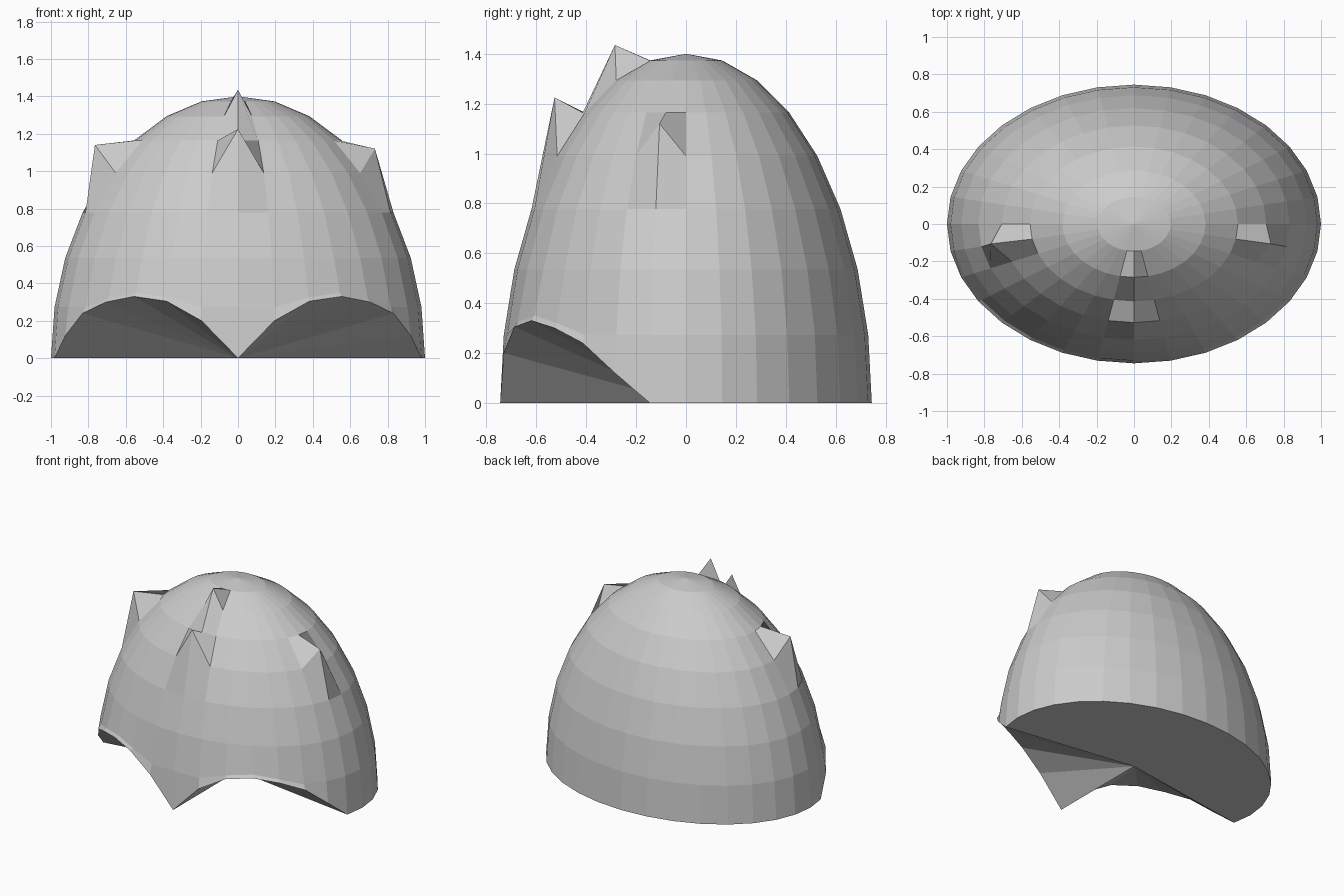
import bpy, bmesh
from math import sin, cos, radians
from mathutils import Vector

if "Cube" in bpy.data.objects:
    bpy.data.objects.remove(bpy.data.objects["Cube"])

STEP = radians(11.25)
SCALE = Vector((1.0, 0.745, 1.4))

bm = bmesh.new()

# Upper half of a UV sphere, stretched into a tall dome
bmesh.ops.create_uvsphere(bm, u_segments=32, v_segments=16, radius=1)
bmesh.ops.delete(bm, geom=[v for v in bm.verts if v.co.z < -0.01], context='VERTS')
bmesh.ops.scale(bm, vec=SCALE, verts=bm.verts)


def dome_vert(ring, seg):
    """Vertex on a ring counted from the top, seg counted from the front."""
    r, a = sin(ring * STEP), seg * STEP
    p = Vector((r * sin(a), -r * cos(a), cos(ring * STEP)))
    p = Vector((p.x * SCALE.x, p.y * SCALE.y, p.z * SCALE.z))
    return min(bm.verts, key=lambda v: (v.co - p).length)


# Collect rim and lock vertices before anything moves
arch = [0.2, 0.305, 0.33, 0.3, 0.24, 0.12]
lifts = [(dome_vert(8, s * i), dome_vert(7, s * i), z)
         for s in (-1, 1) for i, z in enumerate(arch, 1)]
spikes = [(dome_vert(2, 0), (0, -0.285, 1.435)),
          (dome_vert(4, 0), (0, -0.527, 1.225)),
          (dome_vert(4, 7), (0.732, -0.106, 1.12)),
          (dome_vert(4, -7), (-0.765, -0.106, 1.14))]

# Underside fan closing the rim to its centre
rim = [e for e in bm.edges if e.is_boundary]
centre = bm.verts.new((0, 0, 0))
for e in rim:
    bm.faces.new((e.verts[0], e.verts[1], centre))

# Two arches cut into the front hem
for low, above, z in lifts:
    low.co.z = z
    above.co.z = max(above.co.z, z + 0.02)

# Pulled-out tufts on the crown and sides
for v, co in spikes:
    v.co = co

bmesh.ops.recalc_face_normals(bm, faces=bm.faces)
mesh = bpy.data.meshes.new("hair_cap")
bm.to_mesh(mesh)
bm.free()
bpy.context.collection.objects.link(bpy.data.objects.new("hair_cap", mesh))
